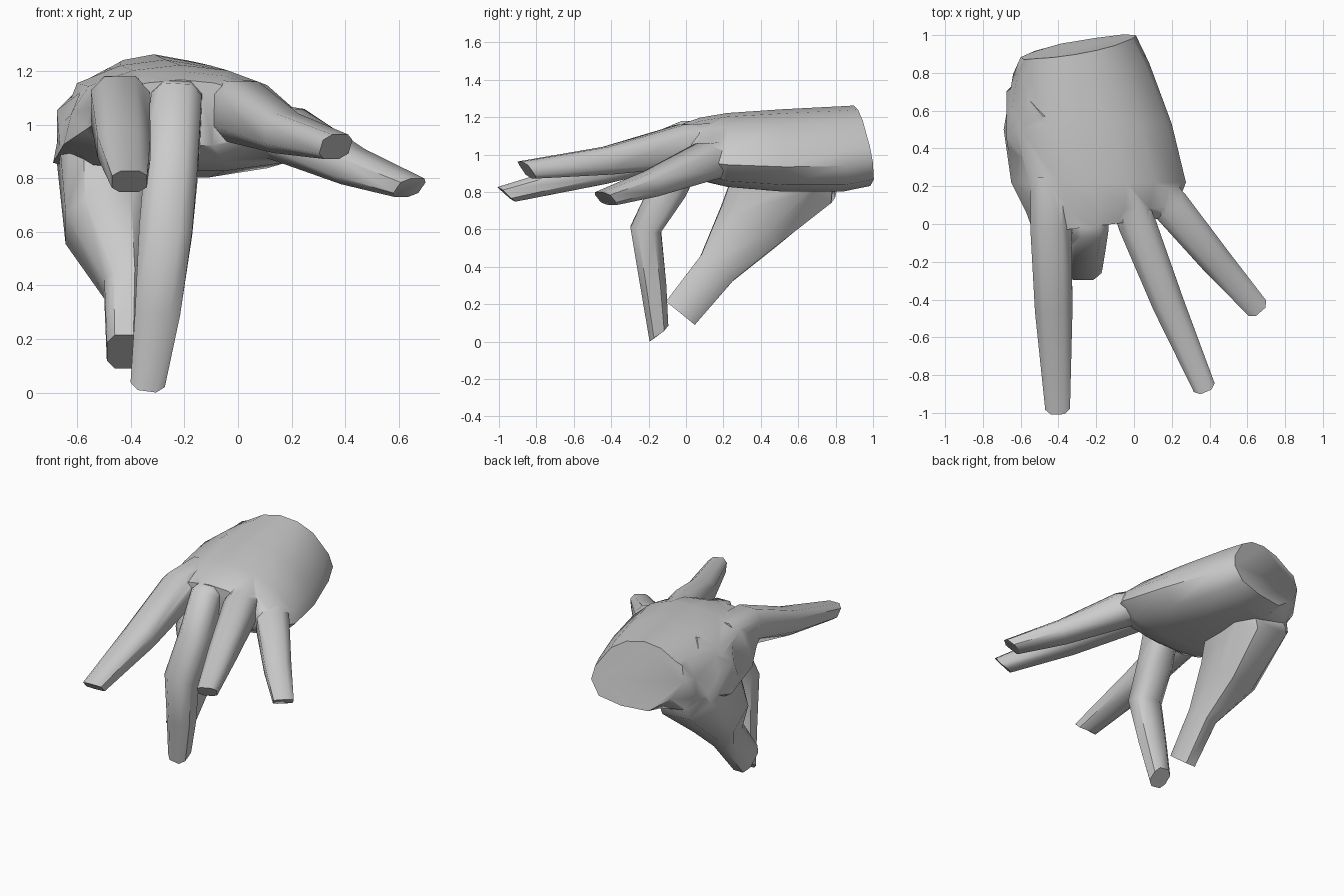
import bpy, bmesh, math
from mathutils import Vector

if "Cube" in bpy.data.objects:
    bpy.data.objects.remove(bpy.data.objects["Cube"])


def loft(name, rings):
    """Closed skin over equal-length rings of points."""
    bm = bmesh.new()
    vs = [[bm.verts.new(p) for p in ring] for ring in rings]
    n = len(vs[0])
    for a, b in zip(vs, vs[1:]):
        for i in range(n):
            j = (i + 1) % n
            bm.faces.new((a[i], a[j], b[j], b[i]))
    bm.faces.new(vs[0])
    bm.faces.new(vs[-1])
    bmesh.ops.recalc_face_normals(bm, faces=bm.faces)
    me = bpy.data.meshes.new(name)
    bm.to_mesh(me)
    bm.free()
    ob = bpy.data.objects.new(name, me)
    bpy.context.collection.objects.link(ob)
    return ob


def squared(v, p=0.7):
    return math.copysign(abs(v) ** p, v)


def digit(name, side, path, skew=0.04, sides=8):
    """Tapered squarish tube; path rows are x, y, z, half width, half thickness."""
    pts = [Vector(p[:3]) for p in path]
    last = len(pts) - 1
    rings = []
    for k, (x, y, z, w, h) in enumerate(path):
        t = (pts[min(k + 1, last)] - pts[max(k - 1, 0)]).normalized()
        s = Vector(side)
        s = (s - t * s.dot(t)).normalized()
        nrm = t.cross(s)
        ring = []
        for i in range(sides):
            a = (i + 0.5) * 2 * math.pi / sides
            p = pts[k] + (s * squared(math.cos(a)) * w + nrm * squared(math.sin(a)) * h) * 1.05
            if k == last:
                p += t * skew * math.sin(a)
            ring.append(p)
        rings.append(ring)
    return loft(name, rings)


def section(drop):
    """Arched palm section; drop moves the thumb-side bulge down."""
    return [(0, .35 - .25 * drop), (.03, .62 - .2 * drop), (.1, .8), (.28, .95), (.47, 1),
            (.66, .95), (.82, .81), (.97, .5), (1, .3), (.9, .08), (.65, 0), (.35, 0),
            (.12, .06 - min(0, drop) * .25)]


# palm stations: y left, y right, x left, x right, z bottom, z top, lean of the top, drop
STATIONS = [(.92, 1.02, -.60, .01, .83, 1.26, .07, -.7),
            (.80, .86, -.64, .08, .80, 1.255, .02, .3),
            (.50, .53, -.69, .20, .80, 1.24, 0, .9),
            (.22, .22, -.65, .275, .825, 1.22, 0, .4),
            (.06, .09, -.57, .225, .86, 1.195, 0, 0),
            (-.05, .03, -.53, .14, .92, 1.165, 0, 0)]
palm = loft("hand", [[(x0 + (x1 - x0) * u, yl + (yr - yl) * u - lean * v, z0 + (z1 - z0) * v)
                      for u, v in section(drop)]
                     for yl, yr, x0, x1, z0, z1, lean, drop in STATIONS])

X = (1, 0, 0)
digits = [
    # straight finger next to the thumb
    digit("index_finger", X, [(-.44, .25, 1.07, .11, .11), (-.44, 0, 1.065, .11, .115),
                              (-.425, -.45, .915, .10, .078), (-.405, -.96, .785, .066, .05)]),
    # finger bent down to the ground
    digit("bent_finger", X, [(-.22, .20, 1.10, .09, .09), (-.23, .01, 1.065, .095, .12),
                             (-.25, -.09, .82, .10, .10), (-.27, -.215, .60, .10, .083),
                             (-.30, -.175, .30, .085, .07), (-.335, -.145, .045, .065, .055)]),
    # two spread fingers
    digit("ring_finger", (.93, .37, 0), [(-.06, .2, 1.07, .09, .10), (.02, -.01, 1.045, .10, .115),
                                         (.18, -.42, .965, .085, .075), (.365, -.85, .915, .06, .05)]),
    digit("little_finger", (.75, .66, 0), [(.06, .26, .99, .09, .09), (.19, .10, .96, .10, .10),
                                           (.43, -.19, .84, .083, .068), (.64, -.43, .762, .062, .045)]),
    # thumb with its broad ball flowing out of the wrist
    digit("thumb", X, [(-.40, .68, 1.05, .17, .19), (-.475, .56, .93, .205, .29),
                       (-.485, .34, .62, .16, .185), (-.425, .165, .39, .075, .11),
                       (-.425, -.03, .15, .065, .10)], skew=0.0),
]

# fuse everything into one skin
bpy.context.view_layer.objects.active = palm
for d in digits:
    mod = palm.modifiers.new(d.name, 'BOOLEAN')
    mod.operation = 'UNION'
    mod.solver = 'EXACT'
    mod.object = d
    bpy.ops.object.modifier_apply(modifier=mod.name)
    bpy.data.objects.remove(d)

# stand on the ground and shade
low = min(v.co.z for v in palm.data.vertices)
for v in palm.data.vertices:
    v.co.z -= low
bpy.ops.object.select_all(action='DESELECT')
palm.select_set(True)
bpy.ops.object.shade_smooth_by_angle(angle=math.radians(50))
